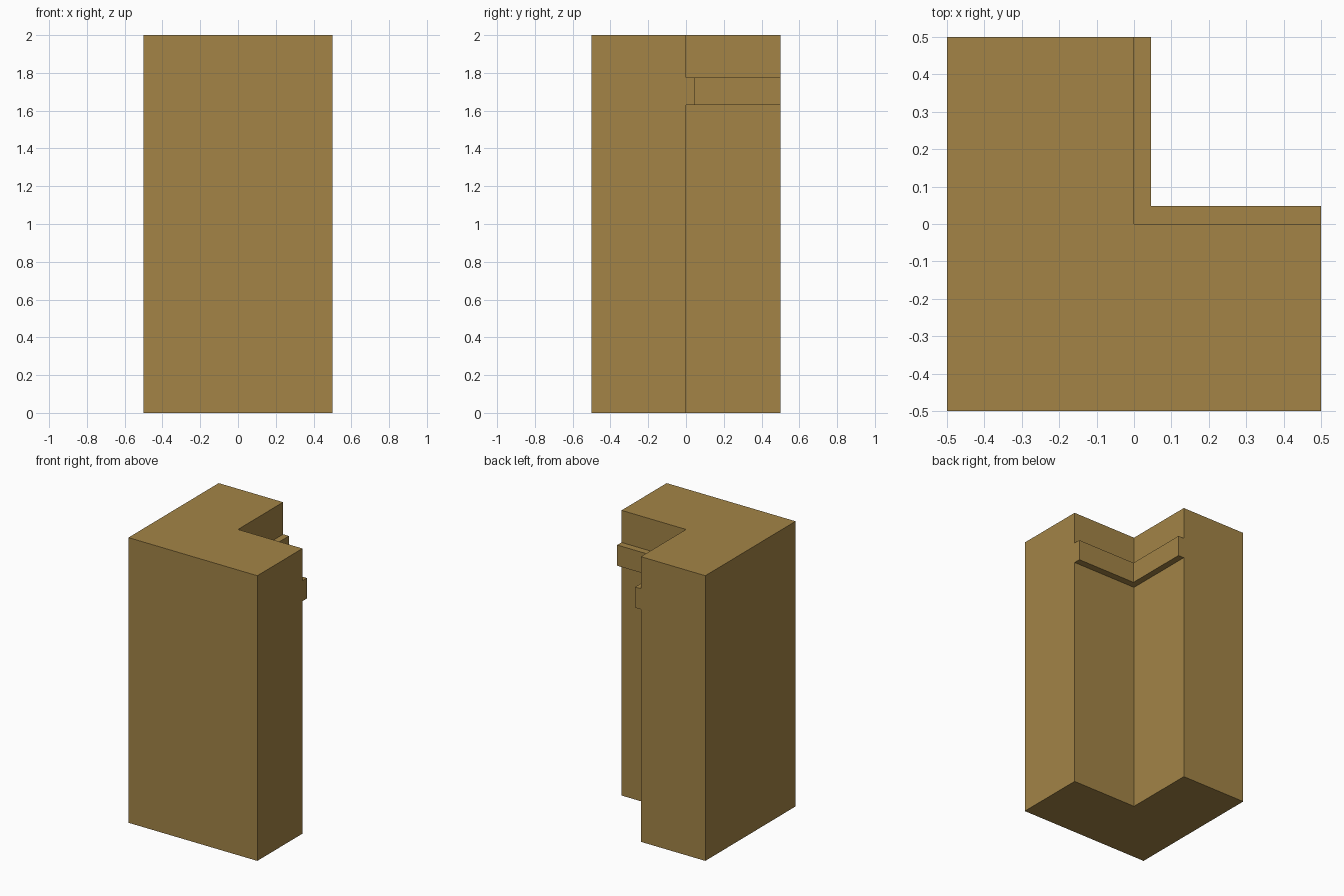
import bpy
import bmesh

if "Cube" in bpy.data.objects:
    bpy.data.objects.remove(bpy.data.objects["Cube"])

# One wood-brown colour for the whole wall corner
brown = bpy.data.materials.new("wood brown")
brown.diffuse_color = (0.366, 0.231, 0.0615, 1)
brown.use_nodes = True
brown.node_tree.nodes["Principled BSDF"].inputs["Base Color"].default_value = brown.diffuse_color


def extrude_profile(name, outline, z0, z1):
    """Extrude an XY outline between two heights into a solid."""
    bm = bmesh.new()
    base = bm.faces.new([bm.verts.new((x, y, z0)) for x, y in outline])
    ext = bmesh.ops.extrude_face_region(bm, geom=[base], use_keep_orig=True)
    verts = [g for g in ext["geom"] if isinstance(g, bmesh.types.BMVert)]
    bmesh.ops.translate(bm, verts=verts, vec=(0, 0, z1 - z0))
    bmesh.ops.recalc_face_normals(bm, faces=bm.faces)
    mesh = bpy.data.meshes.new(name)
    bm.to_mesh(mesh)
    bm.free()
    mesh.materials.append(brown)
    obj = bpy.data.objects.new(name, mesh)
    bpy.context.collection.objects.link(obj)
    return obj


H = 0.5                 # half width of the block
TX, TY = 0.045, 0.048   # how far the trim stands out on each inner face

# L-shaped wall corner, in three stacked-free full-height faces
extrude_profile("corner_wall",
                [(-H, -H), (H, -H), (H, 0), (0, 0), (0, H), (-H, H)], 0, 2)

# Mitred trim band along both inner faces
extrude_profile("trim_band",
                [(0, 0), (H, 0), (H, TY), (TX, TY), (TX, H), (0, H)],
                1.63, 1.775)
